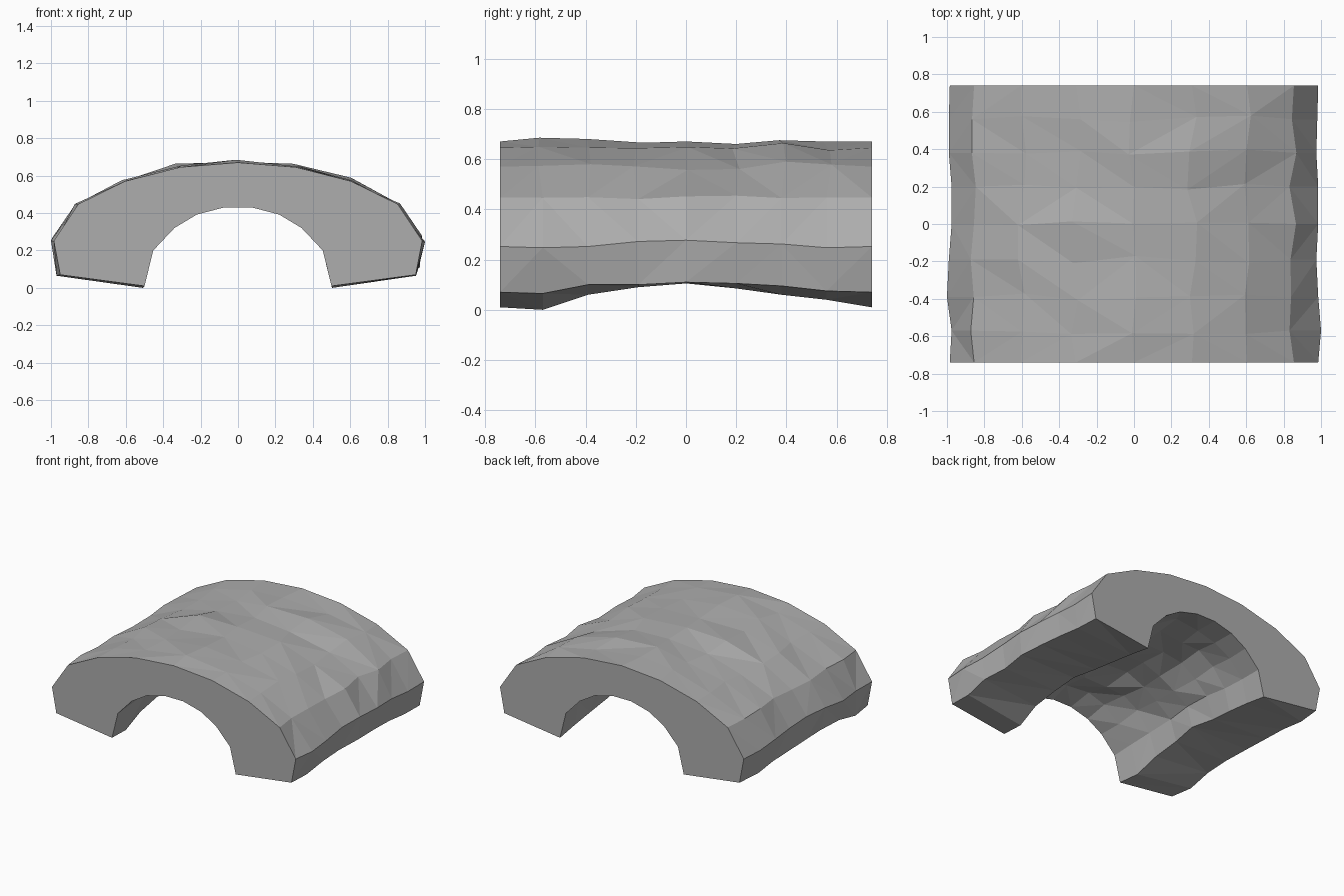
import bpy, bmesh, random

cube = bpy.data.objects.get("Cube")
if cube:
    bpy.data.objects.remove(cube, do_unlink=True)
random.seed(7)

stone = bpy.data.materials.new("grey_stone")
stone.use_nodes = True
grey = (0.42, 0.42, 0.42, 1)
stone.diffuse_color = grey
stone.node_tree.nodes["Principled BSDF"].inputs["Base Color"].default_value = grey

# Half cross-section: crown outwards and down to the foot, then up the inner arch
half = [(0.31, 0.645), (0.605, 0.57), (0.855, 0.447), (0.985, 0.252), (0.95, 0.07),
        (0.5, 0.01), (0.453, 0.2), (0.34, 0.32), (0.22, 0.392), (0.075, 0.43)]
section = [(0, 0.67)] + half + [(-x, z) for x, z in reversed(half)]
labels = ["crown"] + ["upper", "upper", "shoulder", "side", "heel", "toe",
                      "wall", "arch", "arch", "arch"]
labels += labels[:0:-1]

# Length stations and how far the worn edges rise at each
stations = [-0.74, -0.57, -0.39, -0.19, 0, 0.2, 0.38, 0.56, 0.74]
lift = {
    "crown": [0, .015, .01, -.005, 0, -.01, .005, 0, 0],
    "side": [0, -.005, 0, .02, .025, .015, .01, -.005, 0],
    "heel": [0, -.005, .03, .03, .04, .035, .025, .005, 0],
    "toe": [0, -.01, .05, .08, .095, .075, .05, .03, 0],
    "wall": [0, .01, .02, .04, .05, .04, .02, .01, 0],
}
bulge_left = [0, .015, 0, -.01, 0, 0, -.01, -.005, 0]
bulge_right = [0, -.01, .015, .005, -.01, -.01, .005, .005, 0]


def worn_point(i, row):
    """One point of the cross-section, roughened between the two flat ends."""
    x, z = section[i]
    y, part = stations[row], labels[i]
    if row in (0, len(stations) - 1):
        return x, y, z
    z += lift.get(part, [0] * 9)[row]
    side = 1 if x > 0 else -1
    if part == "side":
        x += side * (bulge_left if x > 0 else bulge_right)[row]
    elif part in ("upper", "crown"):
        x += random.uniform(-.03, .03)
        y += random.uniform(-.02, .02)
        if part == "upper":
            z += random.uniform(-.015, .02)
    elif part == "shoulder":
        x += random.uniform(-.025, .015)
        z += random.uniform(-.008, .008)
    elif part in ("heel", "toe", "wall"):
        x += side * random.uniform(0, .025)
    else:
        x += side * random.uniform(0, .03)
        z += random.uniform(0, .04)
    return x, y, z


# Rough arch: loft the sections, split into facets, close both ends flat
bm = bmesh.new()
rings = [[bm.verts.new(worn_point(i, r)) for i in range(len(section))]
         for r in range(len(stations))]
for a, b in zip(rings, rings[1:]):
    for i in range(len(section)):
        j = (i + 1) % len(section)
        quad = [a[i], a[j], b[j], b[i]]
        if random.random() < 0.5:
            quad = quad[1:] + quad[:1]
        bm.faces.new((quad[0], quad[1], quad[2]))
        bm.faces.new((quad[0], quad[2], quad[3]))
bm.faces.new(rings[0])
bm.faces.new(rings[-1])
bmesh.ops.recalc_face_normals(bm, faces=bm.faces)

mesh = bpy.data.meshes.new("stone_arch")
bm.to_mesh(mesh)
bm.free()
mesh.materials.append(stone)
bpy.context.scene.collection.objects.link(bpy.data.objects.new("stone_arch", mesh))
